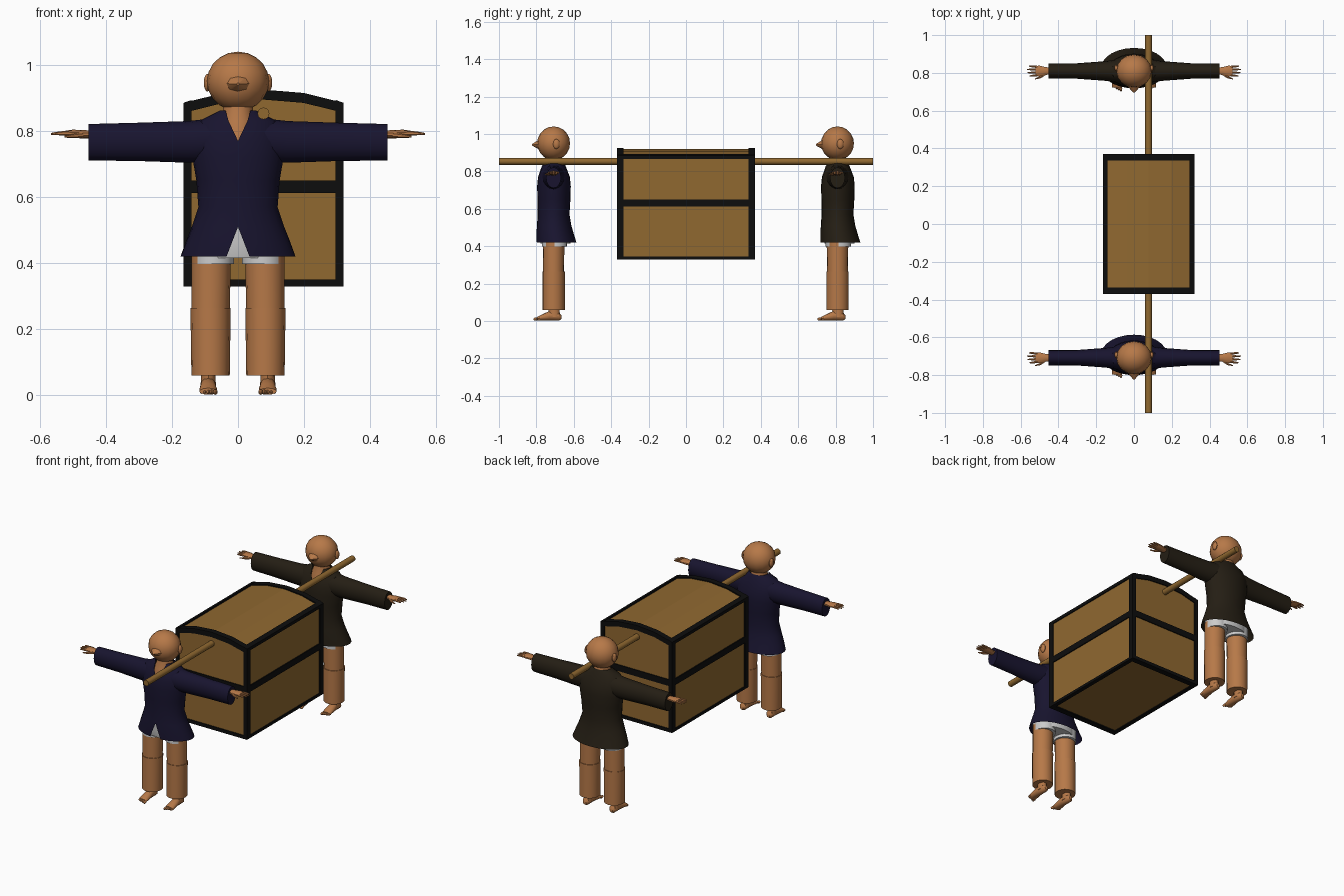
import bpy, bmesh, math
from mathutils import Vector

cube = bpy.data.objects.get("Cube")
if cube:
    bpy.data.objects.remove(cube, do_unlink=True)


def material(name, *rgb):
    m = bpy.data.materials.new(name)
    m.use_nodes = True
    m.diffuse_color = (*rgb, 1)
    m.node_tree.nodes["Principled BSDF"].inputs["Base Color"].default_value = (*rgb, 1)
    return m


WOOD = material("wood", 0.28, 0.14, 0.03)
BLACK = material("black_trim", 0.004, 0.004, 0.004)
SKIN = material("skin", 0.47, 0.19, 0.065)
NAVY = material("navy_cloth", 0.009, 0.007, 0.028)
BROWN = material("brown_cloth", 0.018, 0.013, 0.007)
WHITE = material("white_cloth", 0.75, 0.75, 0.75)


def finish(name, bm, mat, y=0, smooth=True):
    bmesh.ops.remove_doubles(bm, verts=bm.verts, dist=1e-5)
    bmesh.ops.recalc_face_normals(bm, faces=bm.faces)
    me = bpy.data.meshes.new(name)
    bm.to_mesh(me)
    bm.free()
    me.materials.append(mat)
    if smooth:
        me.shade_smooth()
        me.set_sharp_from_angle(angle=math.radians(40))
    ob = bpy.data.objects.new(name, me)
    ob.location.y = y
    bpy.context.collection.objects.link(ob)
    return ob


def loft(name, rings, mat, y=0, axis="Z", n=16, caps=True):
    """Skin elliptical rings (t, centre u, centre v, radius u, radius v, front gap)."""
    bm = bmesh.new()
    loops = []
    for t, cu, cv, ru, rv, *rest in rings:
        gap = rest[0] if rest else 0
        loop = []
        for i in range(n + 1):
            a = -math.pi / 2 + gap + (2 * math.pi - 2 * gap) * i / n
            u, v = cu + ru * math.cos(a), cv + rv * math.sin(a)
            loop.append(bm.verts.new({"X": (t, u, v), "Y": (u, t, v), "Z": (u, v, t)}[axis]))
        loops.append(loop)
    for a, b in zip(loops, loops[1:]):
        for i in range(n):
            bm.faces.new((a[i], a[i + 1], b[i + 1], b[i]))
    if caps:
        for loop in (loops[0], loops[-1]):
            bm.faces.new(loop[:-1])
    return finish(name, bm, mat, y)


def ball(name, centre, size, mat, y=0, u=16, v=10):
    bm = bmesh.new()
    bmesh.ops.create_uvsphere(bm, u_segments=u, v_segments=v, radius=1)
    bmesh.ops.scale(bm, vec=size, verts=bm.verts)
    bmesh.ops.translate(bm, vec=centre, verts=bm.verts)
    return finish(name, bm, mat, y)


def prism(name, profile, y0, y1, mat):
    """Extrude an x-z outline along y."""
    bm = bmesh.new()
    face = bm.faces.new([bm.verts.new((x, y0, z)) for x, z in profile])
    new = bmesh.ops.extrude_face_region(bm, geom=[face])["geom"]
    verts = [g for g in new if isinstance(g, bmesh.types.BMVert)]
    bmesh.ops.translate(bm, vec=(0, y1 - y0, 0), verts=verts)
    return finish(name, bm, mat, smooth=False)


def bar(name, x0, x1, y0, y1, z0, z1):
    return prism(name, [(x0, z0), (x1, z0), (x1, z1), (x0, z1)], y0, y1, BLACK)


# Carried box: arched wooden body
CX, HW, HY, Z0, EAVE, RISE = 0.0775, 0.2425, 0.37, 0.33, 0.885, 0.04


def arch(half, drop):
    return [(CX + half * k / 2, EAVE - drop + RISE * (1 - k * k / 4)) for k in range(-2, 3)]


IN = 0.006
prism("box_body", [(CX + HW - IN, Z0 + IN), (CX - HW + IN, Z0 + IN)] + arch(HW - IN, IN),
      -HY + IN, HY - IN, WOOD)

# Box trim: end frames, posts and rails
PX, PY = 0.025, 0.035
for end, s in (("front", -1), ("back", 1)):
    y0, y1 = sorted((s * HY, s * (HY - PY)))
    prism(f"{end}_roof_arch", arch(HW, 0) + arch(HW, 0.03)[::-1], y0, y1, BLACK)
    bar(f"{end}_bottom_rail", CX - HW, CX + HW, y0, y1, Z0, Z0 + 0.02)
    bar(f"{end}_middle_rail", CX - HW, CX + HW, y0, y1, 0.612, 0.65)
    for side, t in (("right", -1), ("left", 1)):
        x0, x1 = sorted((CX + t * HW, CX + t * (HW - PX)))
        bar(f"{end}_{side}_post", x0, x1, y0, y1, Z0, EAVE - 0.01)
for side, t in (("right", -1), ("left", 1)):
    x0, x1 = sorted((CX + t * HW, CX + t * (HW - PX)))
    bar(f"{side}_bottom_rail", x0, x1, -HY, HY, Z0, Z0 + 0.016)
    bar(f"{side}_middle_rail", x0, x1, -HY, HY, 0.612, 0.65)
    xo, xi = CX + t * HW, CX + t * (HW - PX)
    prism(f"{side}_eave_rail", [(xo, 0.866), (xi, 0.866), (xi, EAVE + 0.009), (xo, EAVE)],
          -HY, HY, BLACK)

# Carrying pole
loft("carrying_pole", [(y, 0.077, 0.853, 0.018, 0.018) for y in (-1, 1)], WOOD, axis="Y", n=12)


def bearer(tag, y, coat):
    # Head, nose and neck
    ball(f"{tag}_head", (0, 0, 0.95), (0.094, 0.088, 0.09), SKIN, y)
    loft(f"{tag}_nose", [(-0.055, 0, 0.945, 0.062, 0.036), (-0.085, 0, 0.943, 0.03, 0.022),
                         (-0.115, 0, 0.942, 0.004, 0.004)], SKIN, y, "Y", 8)
    loft(f"{tag}_neck", [(0.74, 0, 0, 0.06, 0.072), (0.83, 0, 0, 0.055, 0.058),
                         (0.86, 0, 0, 0.045, 0.045), (0.9, 0, 0, 0.045, 0.045)], SKIN, y)

    # Coat with open collar and split front hem
    loft(f"{tag}_coat", [
        (0.42, 0, 0.015, 0.175, 0.107, 0.2), (0.465, 0, 0.008, 0.158, 0.1, 0.11),
        (0.51, 0, 0.003, 0.14, 0.092), (0.57, 0, 0, 0.12, 0.085),
        (0.65, 0, 0.002, 0.126, 0.088), (0.72, 0, 0.002, 0.138, 0.09),
        (0.77, 0, 0.002, 0.14, 0.085), (0.83, 0, 0, 0.12, 0.064, 0.24),
        (0.862, 0, 0, 0.055, 0.046, 0.75)], coat, y, n=24, caps=False)

    # Shorts
    loft(f"{tag}_shorts", [(0.415, 0, 0.01, 0.13, 0.08), (0.46, 0, 0.005, 0.137, 0.085),
                           (0.55, 0, 0, 0.11, 0.075)], WHITE, y)

    for side, s in (("right", -1), ("left", 1)):
        name = f"{tag}_{side}"
        ball(f"{name}_ear", (s * 0.093, 0.015, 0.946), (0.011, 0.018, 0.027), SKIN, y, 10, 6)

        # Sleeve
        loft(f"{name}_sleeve", [
            (s * 0.08, 0, 0.772, 0.062, 0.066), (s * 0.15, 0, 0.767, 0.052, 0.063),
            (s * 0.3, 0, 0.767, 0.041, 0.058), (s * 0.453, 0, 0.766, 0.04, 0.055)],
            coat, y, "X")

        # Hand with fingers and thumb
        loft(f"{name}_palm", [
            (s * 0.44, 0, 0.789, 0.018, 0.012), (s * 0.47, 0, 0.79, 0.022, 0.013),
            (s * 0.5, 0, 0.792, 0.03, 0.012), (s * 0.522, 0, 0.793, 0.028, 0.008)],
            SKIN, y, "X", 10)
        for i, tip in enumerate((0.552, 0.563, 0.566, 0.557)):
            v = -0.022 + 0.0145 * i
            loft(f"{name}_finger_{i + 1}", [
                (s * 0.51, v, 0.793, 0.007, 0.007), (s * 0.54, v * 1.15, 0.793, 0.006, 0.006),
                (s * tip, v * 1.2, 0.791, 0.003, 0.003)], SKIN, y, "X", 6)
        loft(f"{name}_thumb", [
            (s * 0.468, -0.015, 0.788, 0.008, 0.008), (s * 0.495, -0.033, 0.785, 0.007, 0.007),
            (s * 0.525, -0.042, 0.783, 0.003, 0.003)], SKIN, y, "X", 6)

        # Leg
        lx = 0.083 * s
        loft(f"{name}_shorts_leg", [(z, s * 0.076, 0.005, 0.064, 0.068) for z in (0.397, 0.46)],
             WHITE, y)
        loft(f"{name}_thigh", [(0.255, lx, 0, 0.058, 0.056), (0.44, lx - 0.002 * s, 0, 0.06, 0.058)],
             SKIN, y)
        loft(f"{name}_calf", [(0.06, lx, 0, 0.058, 0.06), (0.265, lx, 0, 0.061, 0.06)], SKIN, y)

        # Foot with toes
        fx = 0.09 * s
        loft(f"{name}_ankle", [(0.02, fx, 0.005, 0.024, 0.03), (0.08, fx, 0, 0.02, 0.03)],
             SKIN, y, n=12)
        loft(f"{name}_foot", [
            (0.042, fx, 0.02, 0.01, 0.01), (0.03, fx, 0.024, 0.021, 0.022),
            (-0.02, fx, 0.028, 0.023, 0.026), (-0.06, fx, 0.019, 0.027, 0.017),
            (-0.088, fx, 0.012, 0.027, 0.01)], SKIN, y, "Y", 12)
        for i in range(5):
            size = 0.0085 - 0.0008 * i
            ball(f"{name}_toe_{i + 1}", (fx + s * (-0.021 + 0.0105 * i), -0.094 + 0.004 * i, 0.01),
                 (size * 0.85, size * 1.7, size), SKIN, y, 8, 6)


bearer("front_bearer", -0.708, NAVY)
bearer("back_bearer", 0.81, BROWN)
